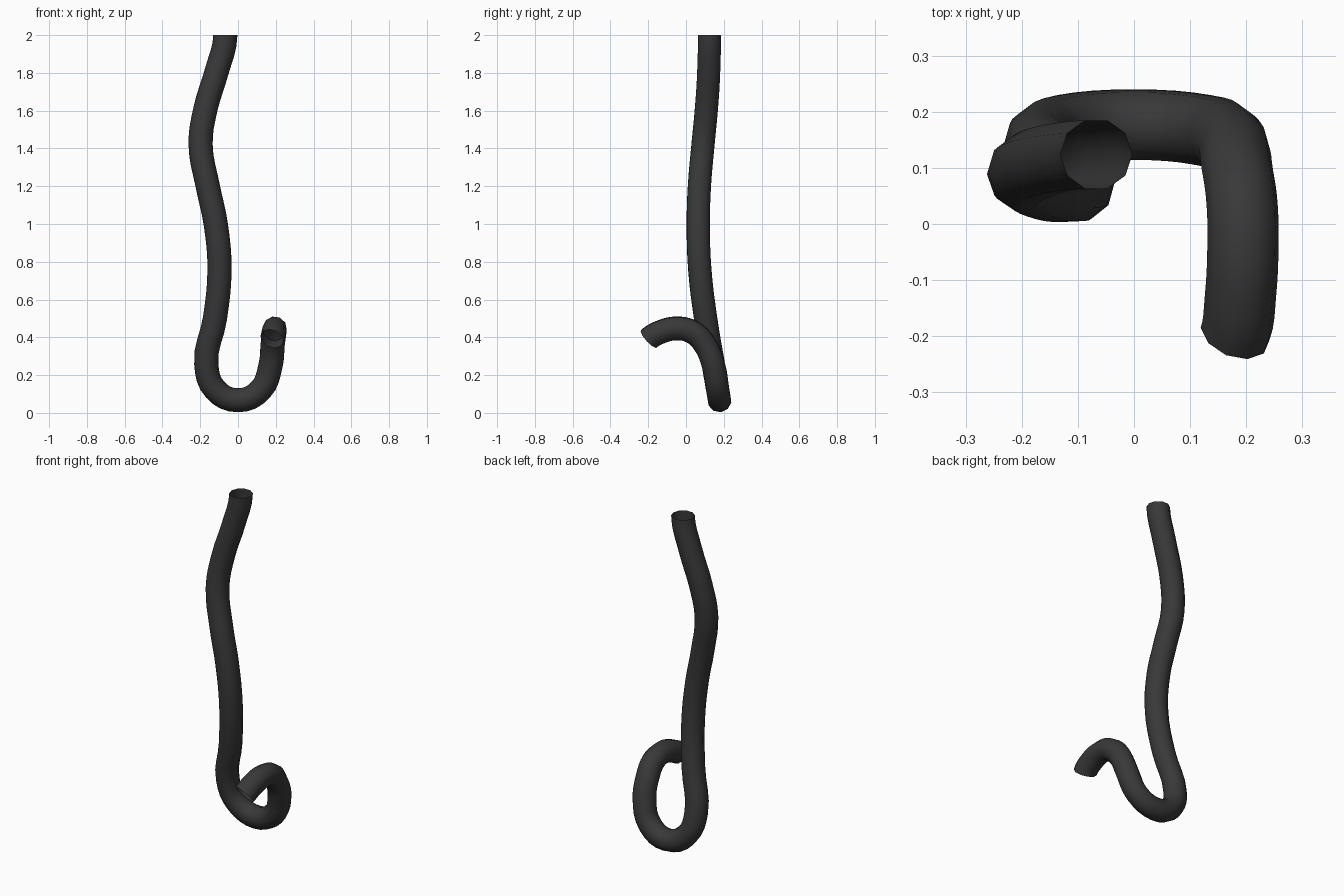
import bpy

if "Cube" in bpy.data.objects:
    bpy.data.objects.remove(bpy.data.objects["Cube"])

# Centre line of the bent hose, from the open top down and round the hook
PATH = [
    (-0.067, 0.124, 2.00), (-0.115, 0.120, 1.80), (-0.172, 0.108, 1.61),
    (-0.198, 0.090, 1.42), (-0.160, 0.071, 1.20), (-0.118, 0.065, 1.00),
    (-0.098, 0.073, 0.76), (-0.122, 0.104, 0.50), (-0.168, 0.144, 0.26),
    (-0.120, 0.168, 0.122), (0.0, 0.177, 0.067), (0.120, 0.168, 0.122),
    (0.172, 0.146, 0.25), (0.184, 0.098, 0.365), (0.193, 0.030, 0.430),
    (0.194, -0.050, 0.447), (0.190, -0.125, 0.432), (0.180, -0.196, 0.393),
]

curve = bpy.data.curves.new("hose_path", "CURVE")
curve.dimensions = "3D"
curve.bevel_depth = 0.064
curve.bevel_resolution = 3
curve.resolution_u = 4
curve.use_fill_caps = False          # both ends are open
spline = curve.splines.new("BEZIER")
spline.bezier_points.add(len(PATH) - 1)
for point, co in zip(spline.bezier_points, PATH):
    point.co = co
    point.handle_left_type = point.handle_right_type = "AUTO"

# Level cut at the top, angled cut at the hook end
first, last = spline.bezier_points[0], spline.bezier_points[-1]
for p, d in ((first, (0.0, 0.0, -0.07)), (last, (-0.008, -0.02, -0.018))):
    p.handle_left_type = p.handle_right_type = "FREE"
    x, y, z = p.co
    p.handle_right = (x + d[0], y + d[1], z + d[2])
    p.handle_left = (x - d[0], y - d[1], z - d[2])

hose = bpy.data.objects.new("bent_hose", curve)
bpy.context.collection.objects.link(hose)
bpy.context.view_layer.objects.active = hose
hose.select_set(True)

# Dark rubber colour
rubber = bpy.data.materials.new("dark rubber")
rubber.diffuse_color = (0.04, 0.04, 0.04, 1)
rubber.use_nodes = True
rubber.node_tree.nodes["Principled BSDF"].inputs["Base Color"].default_value = rubber.diffuse_color
curve.materials.append(rubber)

bpy.ops.object.convert(target="MESH")
bpy.ops.object.shade_smooth()
